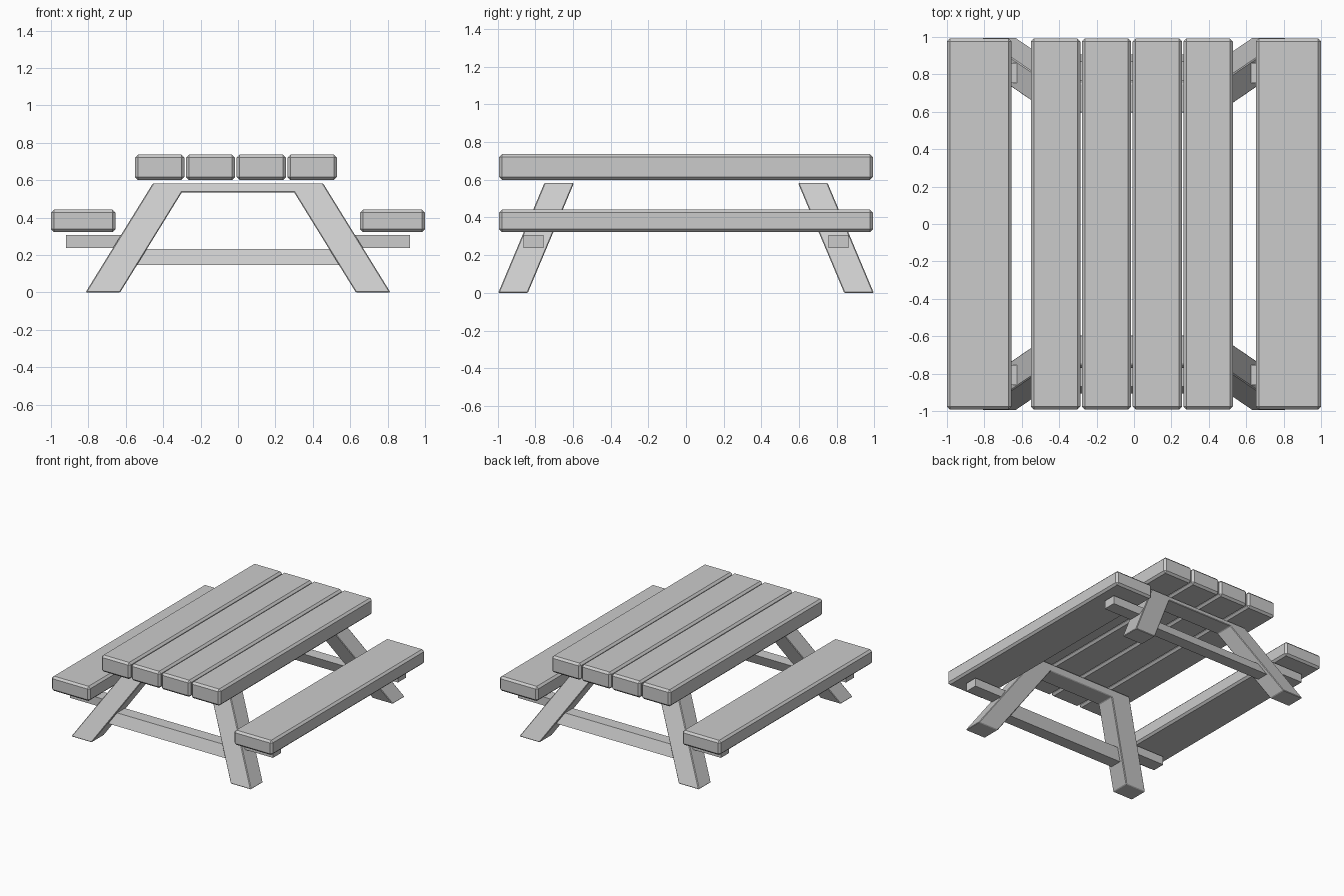
import bpy, bmesh

if "Cube" in bpy.data.objects:
    bpy.data.objects.remove(bpy.data.objects["Cube"])

SLOPE = 0.245 / 0.583   # lean of the leg frames toward the middle


def finish(name, bm, bevel):
    bmesh.ops.recalc_face_normals(bm, faces=bm.faces)
    me = bpy.data.meshes.new(name)
    bm.to_mesh(me)
    bm.free()
    ob = bpy.data.objects.new(name, me)
    bpy.context.scene.collection.objects.link(ob)
    if bevel:
        mod = ob.modifiers.new("bevel", 'BEVEL')
        mod.width = bevel
        mod.segments = 1
    return ob


def prism(name, profile, depth, y_at, side, bevel=0.0):
    """Extrude an x-z profile along y; y_at(z) gives the centre line."""
    bm = bmesh.new()
    rings = [[bm.verts.new((x, side * (y_at(z) + d), z)) for x, z in profile]
             for d in (-depth / 2, depth / 2)]
    bm.faces.new(rings[0])
    bm.faces.new(rings[1][::-1])
    n = len(profile)
    for i in range(n):
        j = (i + 1) % n
        bm.faces.new((rings[0][i], rings[1][i], rings[1][j], rings[0][j]))
    return finish(name, bm, bevel)


def board(name, x0, x1, z0, z1):
    profile = [(x0, z0), (x1, z0), (x1, z1), (x0, z1)]
    return prism(name, profile, 1.985, lambda z: 0.0, 1, 0.016)


def lean(z):
    return 0.918 - SLOPE * z


# table top planks
for i, (x0, x1) in enumerate([(-0.55, -0.287), (-0.278, -0.015),
                              (-0.007, 0.257), (0.265, 0.528)]):
    board(f"table_plank_{i + 1}", x0, x1, 0.60, 0.736)

# bench seats
board("left_seat", -1.0, -0.655, 0.322, 0.442)
board("right_seat", 0.653, 1.0, 0.322, 0.442)

half = [(0.815, 0.0), (0.455, 0.583), ]
inner = [(0.30, 0.535), (0.63, 0.0)]
mirror = lambda pts: [(-x, z) for x, z in reversed(pts)]

for side, label in ((-1, "front"), (1, "back")):
    # splayed leg frame with top bar
    frame = half + mirror(half) + mirror(inner) + inner
    prism(f"{label}_leg_frame", frame, 0.157, lean, side, 0.005)
    # low stretcher between the legs
    bar = [(-0.56, 0.145), (0.56, 0.145), (0.505, 0.233), (-0.505, 0.233)]
    prism(f"{label}_stretcher", bar, 0.10, lean, side)
    # seat supports sticking out of the legs
    for s, lr in ((-1, "left"), (1, "right")):
        arm = [(s * 0.62, 0.237), (s * 0.92, 0.237),
               (s * 0.92, 0.306), (s * 0.58, 0.306)]
        prism(f"{label}_{lr}_seat_support", arm, 0.106, lambda z: 0.808, side)
